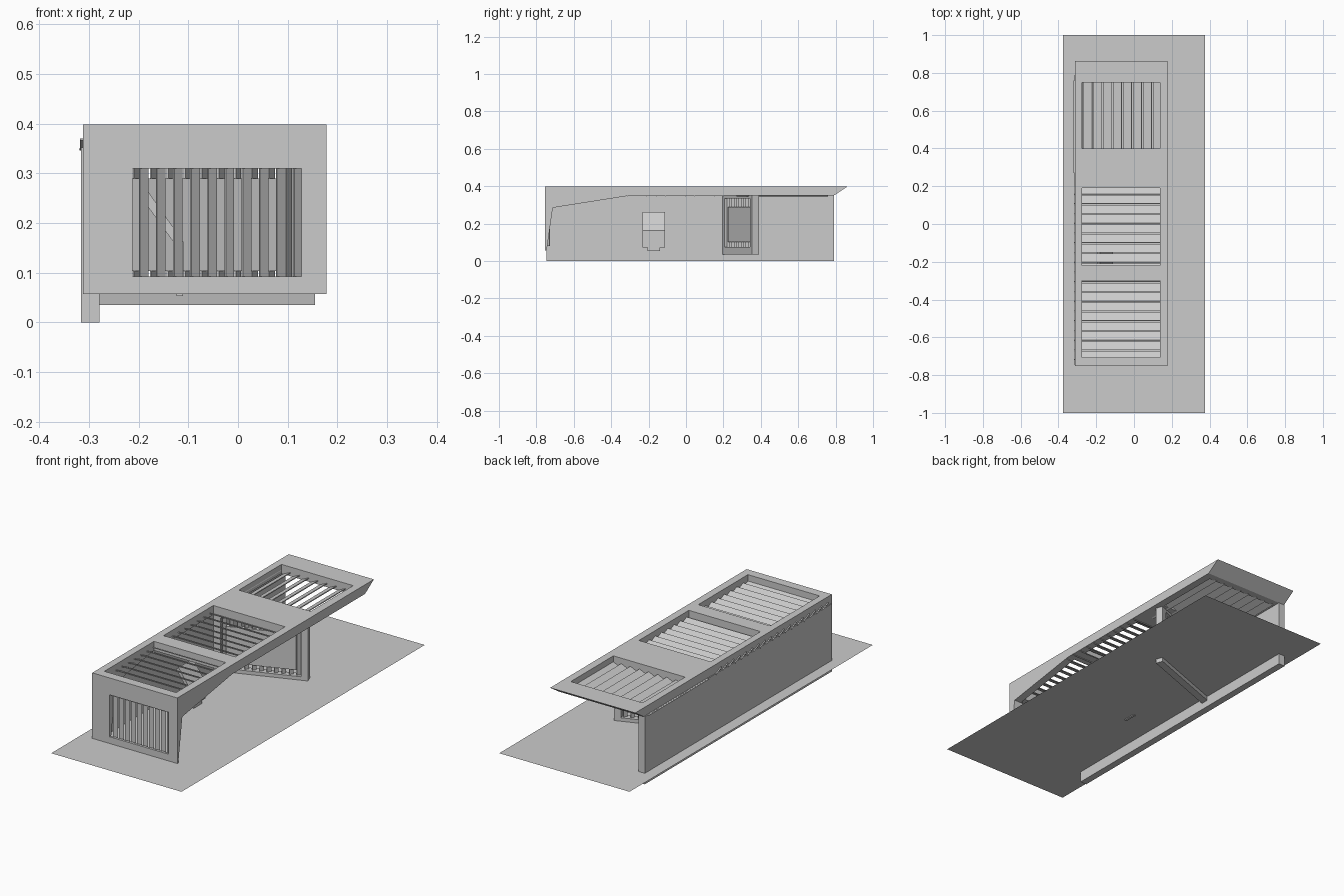
import bpy, bmesh, math
from mathutils import Matrix, Vector

if "Cube" in bpy.data.objects:
    bpy.data.objects.remove(bpy.data.objects["Cube"])


def finish(name, bm):
    bmesh.ops.recalc_face_normals(bm, faces=bm.faces)
    me = bpy.data.meshes.new(name)
    bm.to_mesh(me)
    bm.free()
    ob = bpy.data.objects.new(name, me)
    bpy.context.collection.objects.link(ob)
    return ob


def add_box(bm, center, size, rot=Matrix()):
    m = Matrix.Translation(center) @ rot @ Matrix.Diagonal((*size, 1))
    bmesh.ops.create_cube(bm, size=1, matrix=m)


def box(name, lo, hi):
    lo, hi = Vector(lo), Vector(hi)
    bm = bmesh.new()
    add_box(bm, (lo + hi) / 2, hi - lo)
    return finish(name, bm)


def prism(name, pts, place, lo, hi):
    bm = bmesh.new()
    f = bm.faces.new([bm.verts.new(place(a, b, lo)) for a, b in pts])
    ext = bmesh.ops.extrude_face_region(bm, geom=[f])
    d = Vector(place(0, 0, hi)) - Vector(place(0, 0, lo))
    bmesh.ops.translate(bm, vec=d, verts=[v for v in ext["geom"] if isinstance(v, bmesh.types.BMVert)])
    return finish(name, bm)


def cut(ob, cutter):
    mod = ob.modifiers.new("cut", 'BOOLEAN')
    mod.operation, mod.solver, mod.object = 'DIFFERENCE', 'EXACT', cutter
    bpy.context.view_layer.objects.active = ob
    bpy.ops.object.modifier_apply(modifier=mod.name)
    bpy.data.objects.remove(cutter)


# paving sheet
bm = bmesh.new()
bmesh.ops.create_grid(bm, x_segments=1, y_segments=1, size=1,
                      matrix=Matrix.Translation((0, 0, 0.057)) @ Matrix.Diagonal((0.375, 1, 1, 1)))
finish("paving", bm)

# long back wall, sunk through the paving
box("back_wall", (-0.316, -0.747, 0), (-0.279, 0.79, 0.352))

# canopy: roof folding down into the front panel
canopy = prism("canopy", [(-0.753, 0.398), (0.863, 0.398), (0.79, 0.35), (-0.30, 0.35),
                          (-0.712, 0.285), (-0.745, 0.057), (-0.753, 0.057)],
               lambda a, b, t: (t, a, b), -0.312, 0.178)
for y0, y1 in ((-0.706, -0.298), (-0.22, 0.19), (0.40, 0.75)):
    cut(canopy, box("cutter", (-0.275, y0, 0.2), (0.138, y1, 0.5)))
cut(canopy, box("cutter", (-0.212, -0.9, 0.092), (0.128, -0.6, 0.31)))

# slats across the two front roof openings
bm = bmesh.new()
for k in range(18):
    add_box(bm, (-0.074, 0.181 - 0.0516 * k, 0.358), (0.488, 0.050, 0.004),
            Matrix.Rotation(math.radians(-25), 4, 'X'))
finish("roof_cross_slats", bm)

# slats along the rear roof opening
bm = bmesh.new()
for k in range(9):
    add_box(bm, (-0.297 + 0.0525 * k, 0.515, 0.358), (0.050, 0.49, 0.004),
            Matrix.Rotation(math.radians(-25), 4, 'Y'))
finish("roof_long_slats", bm)

# upright slats in the front panel opening
bm = bmesh.new()
for k in range(10):
    add_box(bm, (-0.19 + 0.0345 * k, -0.736, 0.2), (0.022, 0.004, 0.24),
            Matrix.Rotation(math.radians(40), 4, 'Z'))
finish("front_slats", bm)

# angled divider: frame, upright slats and centre panel, built flat then turned
a, b = Vector((-0.285, 0.212, 0)), Vector((0.148, 0.372, 0))
length = (b - a).length
turn = Matrix.Translation(a) @ Matrix.Rotation(math.atan2(b.y - a.y, b.x - a.x), 4, 'Z')
frame = box("divider_frame", (0, -0.019, 0.035), (length, 0.019, 0.352))
cut(frame, box("cutter", (0.035, -0.1, 0.075), (length - 0.035, 0.1, 0.335)))
bm = bmesh.new()
n = 11
for k in range(n):
    add_box(bm, (0.05 + (length - 0.1) * k / (n - 1), 0, 0.205), (0.022, 0.004, 0.27),
            Matrix.Rotation(math.radians(40), 4, 'Z'))
slats = finish("divider_slats", bm)
panel = box("divider_panel", (0.06, -0.01, 0.103), (length - 0.06, 0.01, 0.29))
for ob in (frame, slats, panel):
    ob.data.transform(turn)

# bent resting board on a small foot
prism("bent_board", [(-0.125, 0.073), (-0.110, 0.073), (-0.110, 0.162), (-0.180, 0.262),
                     (-0.194, 0.25), (-0.125, 0.155)],
      lambda a, b, t: (a, t, b), -0.232, -0.112)
box("board_foot", (-0.124, -0.205, 0.053), (-0.111, -0.138, 0.08))
